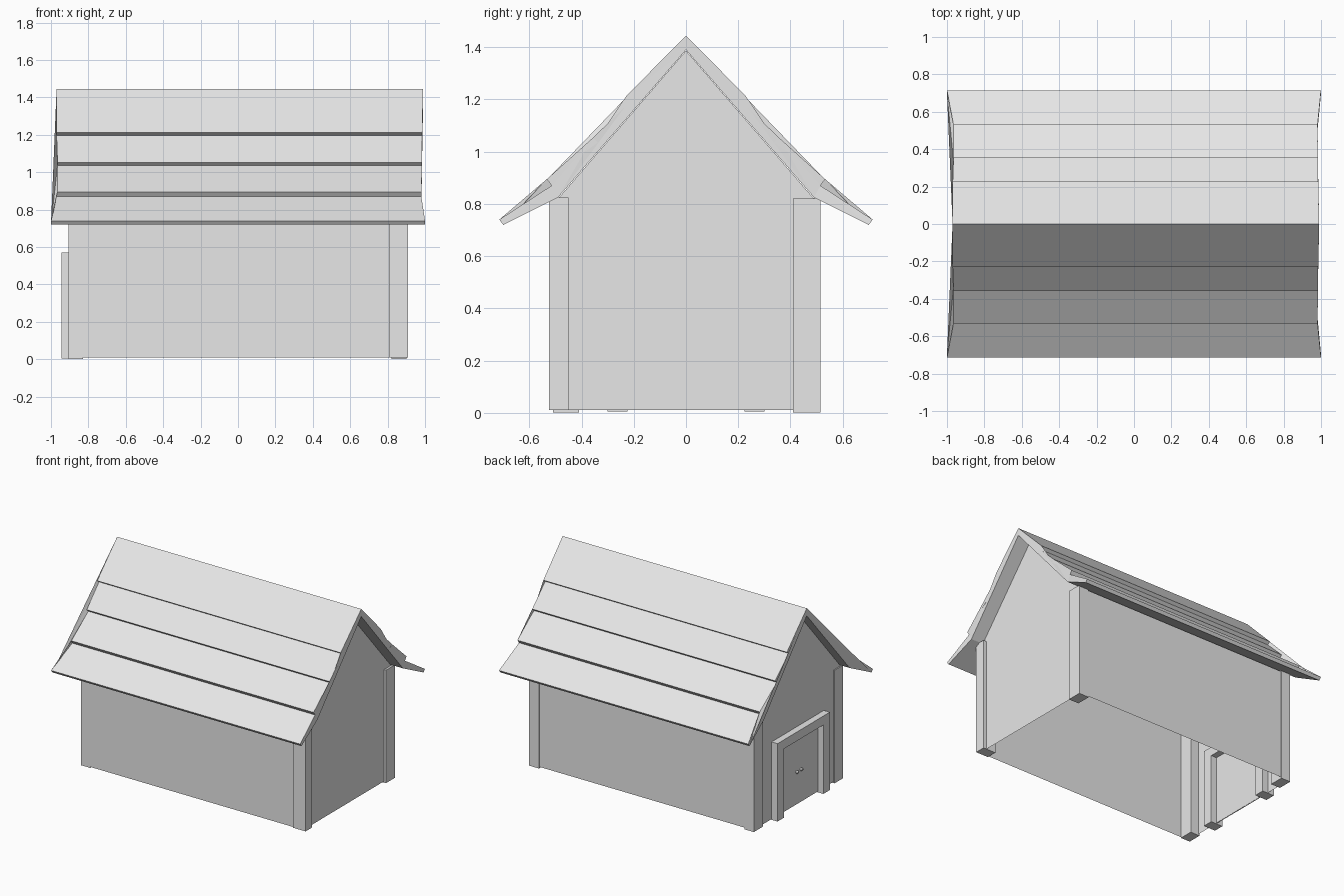
import bpy
import bmesh

default = bpy.data.objects.get("Cube")
if default:
    bpy.data.objects.remove(default, do_unlink=True)

# One plain grey for every part
grey = bpy.data.materials.new("plain_grey")
grey.use_nodes = True
grey.diffuse_color = (0.8, 0.8, 0.8, 1)
grey.node_tree.nodes["Principled BSDF"].inputs["Base Color"].default_value = (0.8, 0.8, 0.8, 1)


def finish(name, bm):
    bmesh.ops.recalc_face_normals(bm, faces=bm.faces)
    mesh = bpy.data.meshes.new(name)
    bm.to_mesh(mesh)
    bm.free()
    mesh.materials.append(grey)
    obj = bpy.data.objects.new(name, mesh)
    bpy.context.collection.objects.link(obj)
    return obj


def box(name, xs, ys, zs):
    bm = bmesh.new()
    bmesh.ops.create_cube(bm, size=1)
    for v in bm.verts:
        for axis, (low, high) in enumerate((xs, ys, zs)):
            v.co[axis] = high if v.co[axis] > 0 else low
    return finish(name, bm)


# Walls: a gabled shell, open underneath and under the roof
gable = [(-0.515, 0.01), (-0.515, 0.81), (-0.485, 0.826), (0, 1.387),
         (0.485, 0.826), (0.51, 0.81), (0.51, 0.01)]
bm = bmesh.new()
ends = [[bm.verts.new((x, y, z)) for y, z in gable] for x in (-0.897, 0.885)]
for end in ends:
    bm.faces.new(end)
for i in (0, len(gable) - 2):
    bm.faces.new((ends[0][i], ends[0][i + 1], ends[1][i + 1], ends[1][i]))
finish("walls", bm)

# Roof: stepped courses on one slope, mirrored over the ridge
# Each entry is y, z, left end x, right end x
courses = [(0, 1.445, -0.97, 0.99),
           (0.229, 1.213, -0.97, 0.985), (0.208, 1.197, -0.97, 0.985),
           (0.357, 1.053, -0.965, 0.985), (0.338, 1.035, -0.965, 0.985),
           (0.533, 0.895, -0.965, 0.98), (0.515, 0.87, -0.97, 0.98),
           (0.715, 0.74, -1, 1), (0.70, 0.72, -1, 1),
           (0.49, 0.825, -0.97, 0.98), (0, 1.39, -0.97, 0.99)]
bm = bmesh.new()
low = [bm.verts.new((a, y, z)) for y, z, a, b in courses]
high = [bm.verts.new((b, y, z)) for y, z, a, b in courses]
for i in range(len(courses) - 1):
    bm.faces.new((low[i], low[i + 1], high[i + 1], high[i]))
caps = [bm.faces.new(low), bm.faces.new(high)]
bmesh.ops.triangulate(bm, faces=caps)
roof = finish("roof", bm)
mirror = roof.modifiers.new("mirror", "MIRROR")
mirror.use_axis = (False, True, False)

# Corner posts
box("front_left_post", (0.81, 0.91), (-0.525, -0.45), (0.01, 0.825))
box("back_left_post", (0.82, 0.90), (0.41, 0.515), (0, 0.82))
box("front_right_post", (-0.905, -0.83), (-0.51, -0.41), (0, 0.82))
box("back_right_post", (-0.905, -0.83), (0.41, 0.515), (0, 0.82))

# Doorway on the right gable: jambs, lintel, door and two knobs
for name, side in (("back", 1), ("front", -1)):
    ys = sorted((side * 0.225, side * 0.30))
    box(name + "_door_jamb", (-0.945, -0.85), ys, (0.005, 0.51))
    bm = bmesh.new()
    bmesh.ops.create_icosphere(bm, subdivisions=2, radius=0.012)
    bmesh.ops.translate(bm, verts=bm.verts, vec=(-0.91, side * 0.025, 0.25))
    finish(name + "_door_knob", bm)
box("door_lintel", (-0.945, -0.85), (-0.30, 0.30), (0.505, 0.57))
box("door", (-0.902, -0.895), (-0.23, 0.23), (0.012, 0.51))
